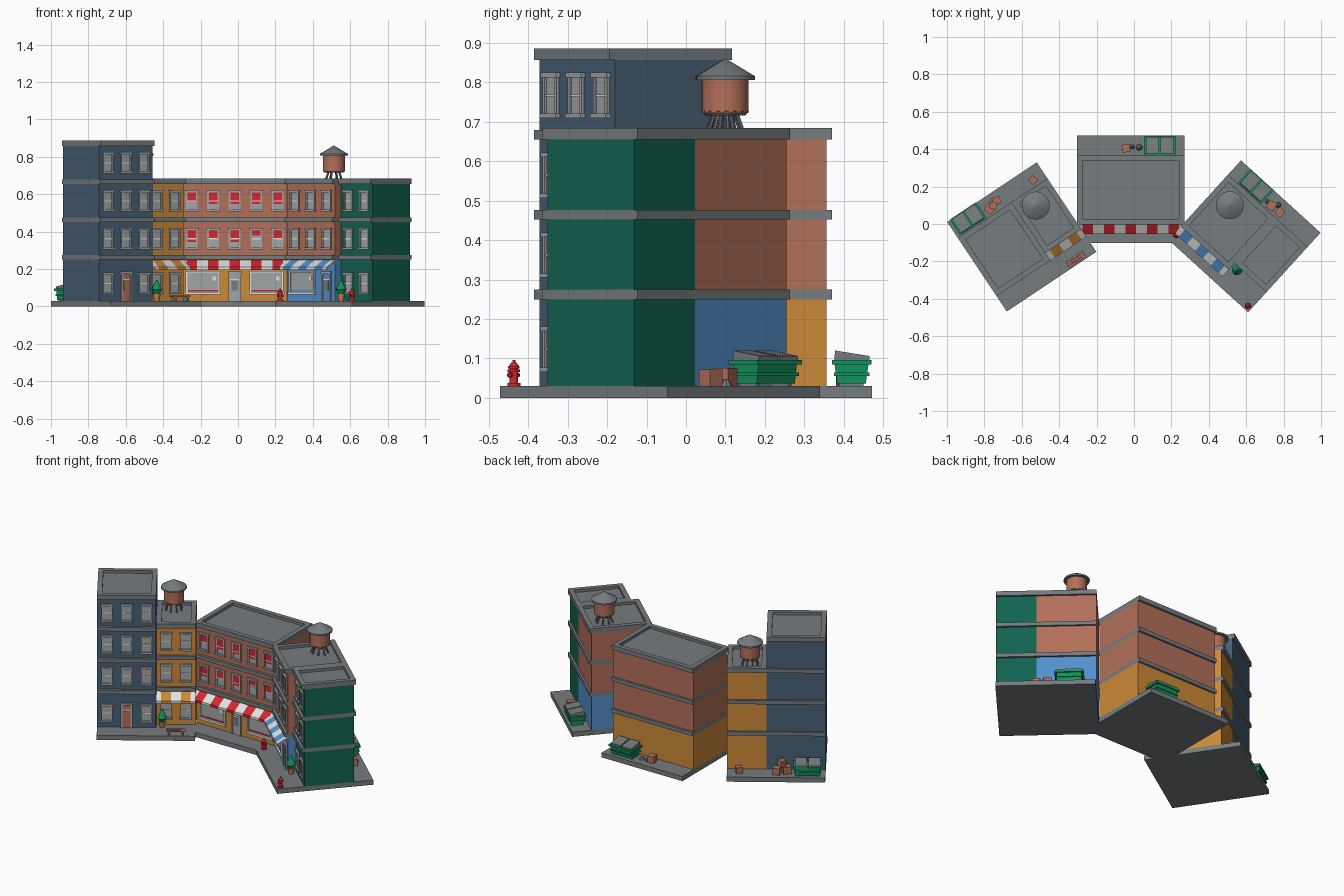
import bpy, bmesh, math, random
from mathutils import Matrix, Vector

if "Cube" in bpy.data.objects:
    bpy.data.objects.remove(bpy.data.objects["Cube"])
random.seed(4)

COLS = {"gray": (.18, .20, .21), "slate": (.062, .115, .18), "orange": (.60, .25, .04), "brick": (.45, .16, .10),
        "teal": (.006, .125, .085), "blue": (.085, .28, .60), "red": (.64, .02, .03), "white": (.75, .75, .73),
        "leaf green": (.007, .29, .11), "pale gray": (.36, .38, .39)}
NAMES = list(COLS)
MATS = []
for n, c in COLS.items():
    m = bpy.data.materials.new(n)
    m.diffuse_color = (*c, 1)
    m.use_nodes = True
    m.node_tree.nodes["Principled BSDF"].inputs["Base Color"].default_value = m.diffuse_color
    MATS.append(m)

TILES = {"left": Matrix.Translation((-.60, -.069, 0)) @ Matrix.Rotation(math.radians(33.7), 4, 'Z'),
         "middle": Matrix.Translation((-.0175, .185, 0)),
         "right": Matrix.Translation((.591, -.066, 0)) @ Matrix.Rotation(math.radians(-42.3), 4, 'Z')}
H, BACK, SPLIT, BAY, PITCH = .2875, .172, .0575, .115, .2025
OUT, INN = -.172, -.125      # front wall planes of the projecting and set-back parts


def prism(bm, prof, x0, x1, mat):
    """Extrude a (y, z) profile along x."""
    a = [bm.verts.new((x0, y, z)) for y, z in prof]
    b = [bm.verts.new((x1, y, z)) for y, z in prof]
    fs = [bm.faces.new(a), bm.faces.new(b[::-1])]
    n = len(prof)
    fs += [bm.faces.new((a[i], b[i], b[(i + 1) % n], a[(i + 1) % n])) for i in range(n)]
    for f in fs:
        f.material_index = NAMES.index(mat)
    return a + b


def box(bm, x0, x1, y0, y1, z0, z1, mat):
    return prism(bm, [(y0, z0), (y1, z0), (y1, z1), (y0, z1)], x0, x1, mat)


def cone(bm, x, y, z0, z1, r0, r1, mat, seg=16, M=None):
    M = M or Matrix.Translation((x, y, (z0 + z1) / 2))
    vs = bmesh.ops.create_cone(bm, cap_ends=True, segments=seg, radius1=r0, radius2=r1, depth=z1 - z0, matrix=M)["verts"]
    for f in {f for v in vs for f in v.link_faces}:
        f.material_index = NAMES.index(mat)


def rod(bm, p, q, r, mat):
    p, q = Vector(p), Vector(q)
    M = Matrix.Translation((p + q) / 2) @ (q - p).to_track_quat('Z', 'Y').to_matrix().to_4x4()
    cone(bm, 0, 0, 0, (q - p).length, r, r, mat, 8, M)


def part(name, tile, fn, *args, smooth=False):
    bm = bmesh.new()
    fn(bm, *args)
    bmesh.ops.recalc_face_normals(bm, faces=bm.faces)
    me = bpy.data.meshes.new(name)
    bm.to_mesh(me)
    bm.free()
    for m in MATS:
        me.materials.append(m)
    ob = bpy.data.objects.new(tile + "_" + name, me)
    ob.matrix_world = TILES[tile]
    bpy.context.collection.objects.link(ob)
    if smooth:
        bpy.ops.object.select_all(action='DESELECT')
        ob.select_set(True)
        bpy.context.view_layer.objects.active = ob
        bpy.ops.object.shade_smooth_by_angle(angle=math.radians(35))


def walls(bm, x0, x1, yf, floors, ground, upper):
    for i in range(floors):
        z = .03 if i == 0 else .274 + PITCH * (i - 1)
        top = .25 + PITCH * i
        box(bm, x0, x1, yf, BACK, z, top, ground if i == 0 else upper)
        last = i == floors - 1
        box(bm, x0, x1, yf - .017, BACK + .013, top, top + (.012 if last else .0245), "gray")
    # raised roof rim
    z0, z1, y0, y1, w = top + .012, top + .029, yf - .017, BACK + .013, .03
    box(bm, x0, x1, y0, y0 + w, z0, z1, "gray")
    box(bm, x0, x1, y1 - w, y1, z0, z1, "gray")
    box(bm, x0, x0 + w, y0 + w, y1 - w, z0, z1, "gray")
    box(bm, x1 - w, x1, y0 + w, y1 - w, z0, z1, "gray")


def window(bm, x, yf, z, blind=None):
    box(bm, x - .023, x + .023, yf - .003, yf, z + .01, z + .105, "pale gray")
    for s in (-1, 1):
        box(bm, x + s * .027 - .005, x + s * .027 + .005, yf - .008, yf, z + .01, z + .105, "pale gray")
    box(bm, x - .022, x + .022, yf - .006, yf, z + .054, z + .06, "white")
    box(bm, x - .036, x + .036, yf - .014, yf, z, z + .011, "pale gray")
    box(bm, x - .036, x + .036, yf - .012, yf, z + .103, z + .115, "pale gray")
    if blind:
        box(bm, x - .022, x + .022, yf - .005, yf, z + random.choice((.04, .06, .075)), z + .103, blind)


def windows(bm, xs, yf, levels, blind=None):
    for lv in levels:
        for x in xs:
            window(bm, x, yf, .066 if lv == 0 else .305 + PITCH * (lv - 1), blind)


def door(bm, x, yf, panel):
    box(bm, x - .026, x + .026, yf - .004, yf, .03, .175, panel)
    for s in (-1, 1):
        box(bm, x + s * .029 - .005, x + s * .029 + .005, yf - .01, yf, .03, .18, "pale gray")
    box(bm, x - .036, x + .036, yf - .012, yf, .175, .187, "pale gray")
    box(bm, x - .016, x + .016, yf - .007, yf, .085, .135, "gray" if panel != "brick" else "brick")
    box(bm, x - .024, x + .024, yf - .006, yf, .142, .147, "white")


def shop_window(bm, x, yf, low):
    box(bm, x - .088, x + .088, yf - .003, yf, .07, .185, "pale gray")
    for s in (-1, 1):
        box(bm, x + s * .087 - .005, x + s * .087 + .005, yf - .01, yf, .07, .188, "white")
    box(bm, x - .095, x + .095, yf - .016, yf, .064, .077, "white")
    box(bm, x - .095, x + .095, yf - .01, yf, .181, .19, "white")
    box(bm, x - .08, x + .08, yf - .005, yf, .079, .087, low)
    box(bm, x + .05, x + .07, yf - .005, yf, .14, .16, "white")


def awning(bm, bays, yf, col):
    prof = [(yf, .249), (yf - .066, .21), (yf - .066, .195), (yf - .061, .195), (yf - .061, .205), (yf, .239)]
    q = BAY / 4
    for x in bays:
        prism(bm, prof, x - 2 * q, x - q, "white")
        prism(bm, prof, x - q, x + q, col)
        prism(bm, prof, x + q, x + 2 * q, "white")


def tank(bm, x, y):
    for i in range(8):
        c, s = math.cos(i * math.pi / 4 + .4), math.sin(i * math.pi / 4 + .4)
        rod(bm, (x + .052 * c, y + .052 * s, .662), (x + .03 * c, y + .03 * s, .722), .005, "gray")
    cone(bm, x, y, .716, .728, .05, .06, "gray")
    cone(bm, x, y, .722, .81, .059, .059, "brick", 20)
    cone(bm, x, y, .806, .816, .075, .075, "gray", 20)
    cone(bm, x, y, .816, .86, .075, .002, "gray", 20)


def dumpster(bm, x, y):
    w = .078
    prism(bm, [(y - .036, .036), (y + .036, .036), (y + .043, .085), (y - .043, .085)], x - w + .006, x + w - .006, "leaf green")
    box(bm, x - w - .006, x + w + .006, y - .05, y + .05, .084, .096, "leaf green")
    box(bm, x - w, x + w, y - .045, y + .045, .056, .064, "leaf green")
    for s in (-1, 1):
        box(bm, x + s * .06 - .006, x + s * .06 + .006, y - .03, y + .03, .03, .038, "gray")
        prism(bm, [(y - .044, .094), (y + .046, .094), (y + .046, .106), (y - .042, .12)],
              x + s * .039 - .035, x + s * .039 + .035, "gray")


def crates(bm, spots):
    for x, y, z, s, a in spots:
        vs = box(bm, -s / 2, s / 2, -s / 2, s / 2, z, z + s, "brick")
        bmesh.ops.transform(bm, verts=vs, matrix=Matrix.Translation((x, y, 0)) @ Matrix.Rotation(a, 4, 'Z'))


def rubbish(bm, spots):
    for x, y, r in spots:
        cone(bm, x, y, .03, .03 + r, r, r * .4, "gray", 8)


def tree(bm, x, y):
    cone(bm, x, y, .03, .068, .014, .021, "orange", 12)
    cone(bm, x, y, .066, .09, .014, .028, "leaf green", 12)
    cone(bm, x, y, .09, .142, .028, .004, "leaf green", 12)


def hydrant(bm, x, y):
    for z0, z1, r0, r1 in ((.03, .037, .017, .017), (.037, .075, .011, .011), (.066, .072, .016, .016),
                           (.075, .08, .015, .015), (.08, .09, .014, .006), (.09, .096, .004, .004)):
        cone(bm, x, y, z0, z1, r0, r1, "red", 12)
    rod(bm, (x - .017, y, .058), (x + .017, y, .058), .006, "red")
    rod(bm, (x, y - .017, .058), (x, y, .058), .007, "red")


def bench(bm, x, y):
    for s in (-1, 0, 1):
        box(bm, x - .055, x + .055, y + s * .014 - .006, y + s * .014 + .006, .052, .058, "brick")
    for s in (-1, 1):
        box(bm, x + s * .04 - .005, x + s * .04 + .005, y - .018, y + .018, .03, .052, "gray")


WIDE, NARROW = [-2 * BAY, -BAY, 0], [BAY, 2 * BAY]
for t in TILES:
    part("pavement", t, box, -H, H, -H, H, 0, .03, "gray")

# Left block: tall slate tower and set-back orange house
part("tower", "left", walls, -H, SPLIT, OUT, 4, "slate", "slate")
part("orange_house", "left", walls, SPLIT, H, INN, 3, "orange", "orange")
part("tower_windows", "left", windows, WIDE, OUT, (1, 2, 3))
part("tower_ground_windows", "left", windows, [WIDE[0], WIDE[2]], OUT, (0,))
part("tower_door", "left", door, -BAY, OUT, "brick")
part("house_windows", "left", windows, NARROW, INN, (0, 1, 2))
part("awning", "left", awning, NARROW, INN, "orange")
part("water_tank", "left", tank, .155, .098, smooth=True)
part("tree", "left", tree, .093, -.16)
part("bench", "left", bench, .175, -.26)
part("dumpster", "left", dumpster, -.185, .24)
part("crates", "left", crates, [(-.06, .22, .03, .046, .3), (-.005, .235, .03, .042, -.2), (-.034, .225, .076, .038, .7),
                                (.218, .22, .03, .038, .3)])

# Middle block: brick building with shop floor
part("brick_building", "middle", walls, -H, H, OUT, 3, "orange", "brick")
part("upper_windows", "middle", windows, WIDE + NARROW, OUT, (1, 2), "red")
part("shop_door", "middle", door, 0, OUT, "pale gray")
for n, x in (("left", -.17), ("right", .17)):
    part(n + "_shop_window", "middle", shop_window, x, OUT, "red")
part("awning", "middle", awning, WIDE + NARROW, OUT, "red")
part("hydrant", "middle", hydrant, .243, -.243, smooth=True)
part("dumpster", "middle", dumpster, .155, .235)
part("crates", "middle", crates, [(-.025, .22, .03, .042, .15)])
part("rubbish", "middle", rubbish, [(.045, .225, .018), (.008, .228, .012)])

# Right block: projecting brick shop and set-back green house
part("corner_shop", "right", walls, -H, SPLIT, OUT, 3, "blue", "brick")
part("green_house", "right", walls, SPLIT, H, INN, 3, "teal", "teal")
part("shop_windows", "right", windows, WIDE, OUT, (1, 2))
part("green_windows", "right", windows, NARROW, INN, (0, 1, 2))
part("display_window", "right", shop_window, -.175, OUT, "blue")
part("shop_door", "right", door, 0, OUT, "blue")
part("awning", "right", awning, WIDE, OUT, "blue")
part("water_tank", "right", tank, -.17, .07, smooth=True)
part("tree", "right", tree, .092, -.16)
part("hydrant", "right", hydrant, .263, -.262, smooth=True)
part("dumpster", "right", dumpster, -.135, .238)
part("crates", "right", crates, [(-.005, .218, .03, .046, .2), (.053, .222, .03, .042, -.1)])
part("rubbish", "right", rubbish, [(.02, .245, .016), (-.035, .22, .012)])
